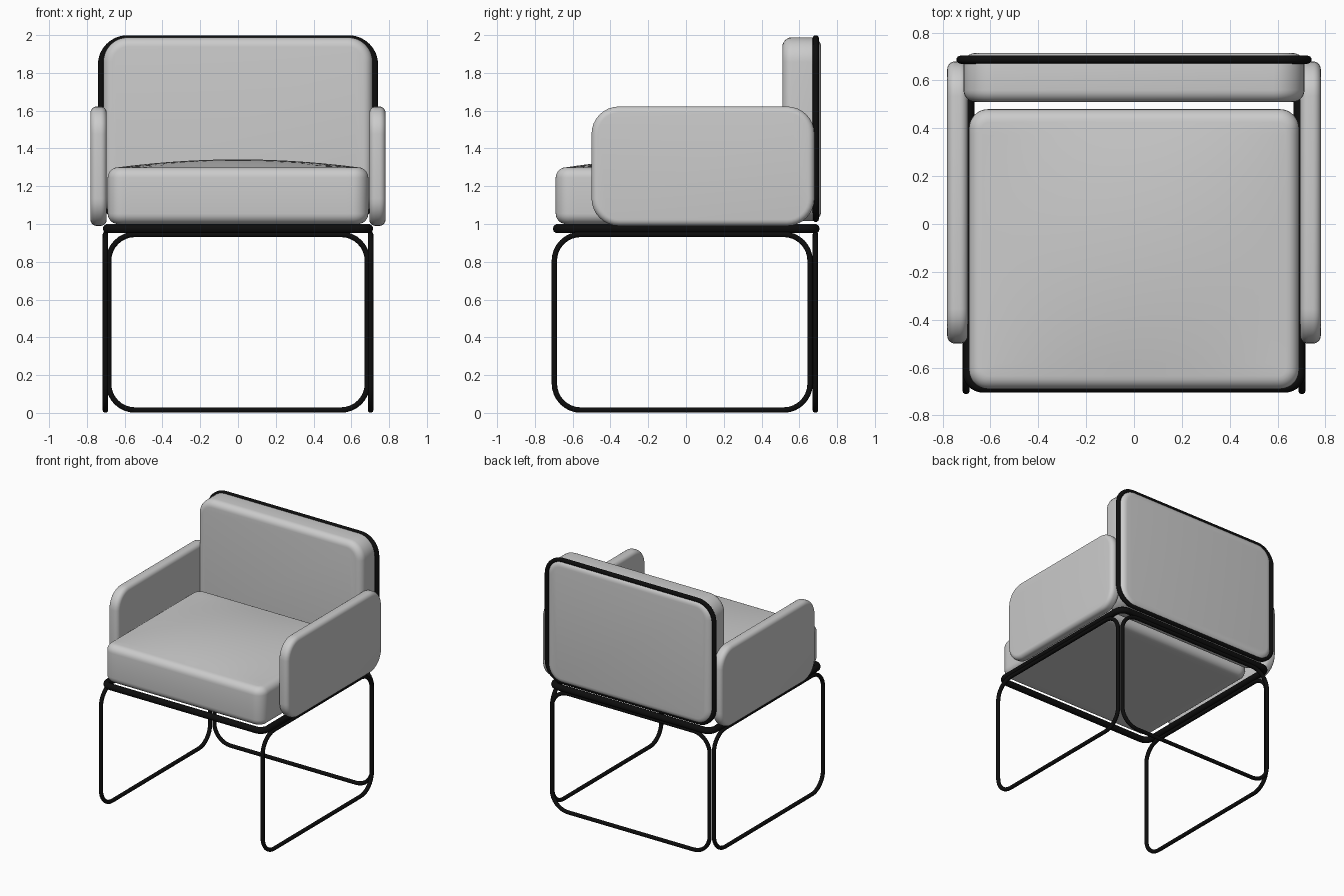
import bpy, bmesh
from math import sin, cos, pi
from mathutils import Vector

if "Cube" in bpy.data.objects:
    bpy.data.objects.remove(bpy.data.objects["Cube"])

black = bpy.data.materials.new("black_metal")
black.diffuse_color = (0.004, 0.004, 0.004, 1)
black.use_nodes = True
black.node_tree.nodes["Principled BSDF"].inputs["Base Color"].default_value = black.diffuse_color

# Maps (u, v, w) to world: w is the normal direction of the flat outline
PLANES = {
    "xy": lambda u, v, w: Vector((u, v, w)),
    "xz": lambda u, v, w: Vector((u, w, v)),
    "yz": lambda u, v, w: Vector((w, u, v)),
}


def outline(u0, u1, v0, v1, r, n=8):
    """Rounded rectangle, counter-clockwise."""
    pts = []
    for k, (cu, cv) in enumerate([(u1 - r, v1 - r), (u0 + r, v1 - r),
                                  (u0 + r, v0 + r), (u1 - r, v0 + r)]):
        for i in range(n + 1):
            a = (k + i / n) * pi / 2
            pts.append((cu + r * cos(a), cv + r * sin(a)))
    return pts


def tube(name, plane, u0, u1, v0, v1, w, r, depth):
    """Closed bent tube; the limits are its outer edges."""
    pts = outline(u0 + depth, u1 - depth, v0 + depth, v1 - depth, r)
    cu = bpy.data.curves.new(name, 'CURVE')
    cu.dimensions = '3D'
    cu.bevel_depth = depth
    cu.bevel_resolution = 3
    sp = cu.splines.new('POLY')
    sp.points.add(len(pts) - 1)
    for p, (u, v) in zip(sp.points, pts):
        p.co = (*PLANES[plane](u, v, w), 1)
    sp.use_cyclic_u = True
    cu.materials.append(black)
    ob = bpy.data.objects.new(name, cu)
    bpy.context.collection.objects.link(ob)
    bpy.ops.object.select_all(action='DESELECT')
    bpy.context.view_layer.objects.active = ob
    ob.select_set(True)
    bpy.ops.object.convert(target='MESH')
    bpy.context.object.data.shade_smooth()


def cushion(name, plane, u0, u1, v0, v1, w0, w1, r, edge, crown=0):
    """Padded slab with rounded corners and rolled rims."""
    bm = bmesh.new()
    n = 6
    prof = [(edge * (1 - sin(i / n * pi / 2)), w0 + edge * (1 - cos(i / n * pi / 2)))
            for i in range(n + 1)]
    prof += [(d, w0 + w1 - w) for d, w in reversed(prof)]
    rings = [[bm.verts.new(PLANES[plane](u, v, w)) for u, v in
              outline(u0 + d, u1 - d, v0 + d, v1 - d, r - d)] for d, w in prof]
    m = len(rings[0])
    for a, b in zip(rings, rings[1:]):
        for i in range(m):
            j = (i + 1) % m
            bm.faces.new((a[i], a[j], b[j], b[i]))
    bm.faces.new(rings[0][::-1])
    bm.faces.new(rings[-1])
    if crown:
        # cut a grid across the slab, then swell its top
        cu, cv = (u0 + u1) / 2, (v0 + v1) / 2
        hu, hv = (u1 - u0) / 2 - edge, (v1 - v0) / 2 - edge
        for k in range(-9, 10):
            for c, h, ax in ((cu, hu, (1, 0, 0)), (cv, hv, (0, 1, 0))):
                co = Vector(ax) * (c + h * k / 10)
                bmesh.ops.bisect_plane(bm, geom=bm.verts[:] + bm.edges[:] + bm.faces[:],
                                       plane_co=co, plane_no=ax)
        for p in bm.verts:
            if p.co.z > w1 - 1e-4:
                fu = max(0, 1 - ((p.co.x - cu) / hu) ** 2)
                fv = max(0, 1 - ((p.co.y - cv) / hv) ** 2)
                p.co.z += crown * fu * fv
    bmesh.ops.recalc_face_normals(bm, faces=bm.faces[:])
    me = bpy.data.meshes.new(name)
    bm.to_mesh(me)
    bm.free()
    ob = bpy.data.objects.new(name, me)
    bpy.context.collection.objects.link(ob)
    bpy.ops.object.select_all(action='DESELECT')
    bpy.context.view_layer.objects.active = ob
    ob.select_set(True)
    bpy.ops.object.shade_smooth_by_angle(angle=pi / 5)


# Upholstery
cushion("seat_cushion", "xy", -0.69, 0.69, -0.69, 0.48, 1.0, 1.30, 0.08, 0.055, crown=0.042)
cushion("back_cushion", "xz", -0.713, 0.713, 1.015, 1.988, 0.51, 0.715, 0.13, 0.05)

# Arms and side leg loops, mirrored left and right
for side, s in (("left", -1), ("right", 1)):
    w = sorted((s * 0.695, s * 0.781))
    cushion(side + "_arm", "yz", -0.50, 0.68, 0.99, 1.622, *w, 0.145, 0.033)
    tube(side + "_leg_loop", "yz", -0.712, 0.672, 0.0, 0.96, s * 0.702, 0.14, 0.015)

# Remaining metal frame
tube("back_leg_loop", "xz", -0.70, 0.70, 0.0, 0.96, 0.685, 0.14, 0.015)
tube("seat_frame", "xy", -0.716, 0.716, -0.705, 0.708, 0.975, 0.06, 0.025)
tube("back_frame", "xz", -0.743, 0.743, 1.01, 2.0, 0.687, 0.14, 0.017)
